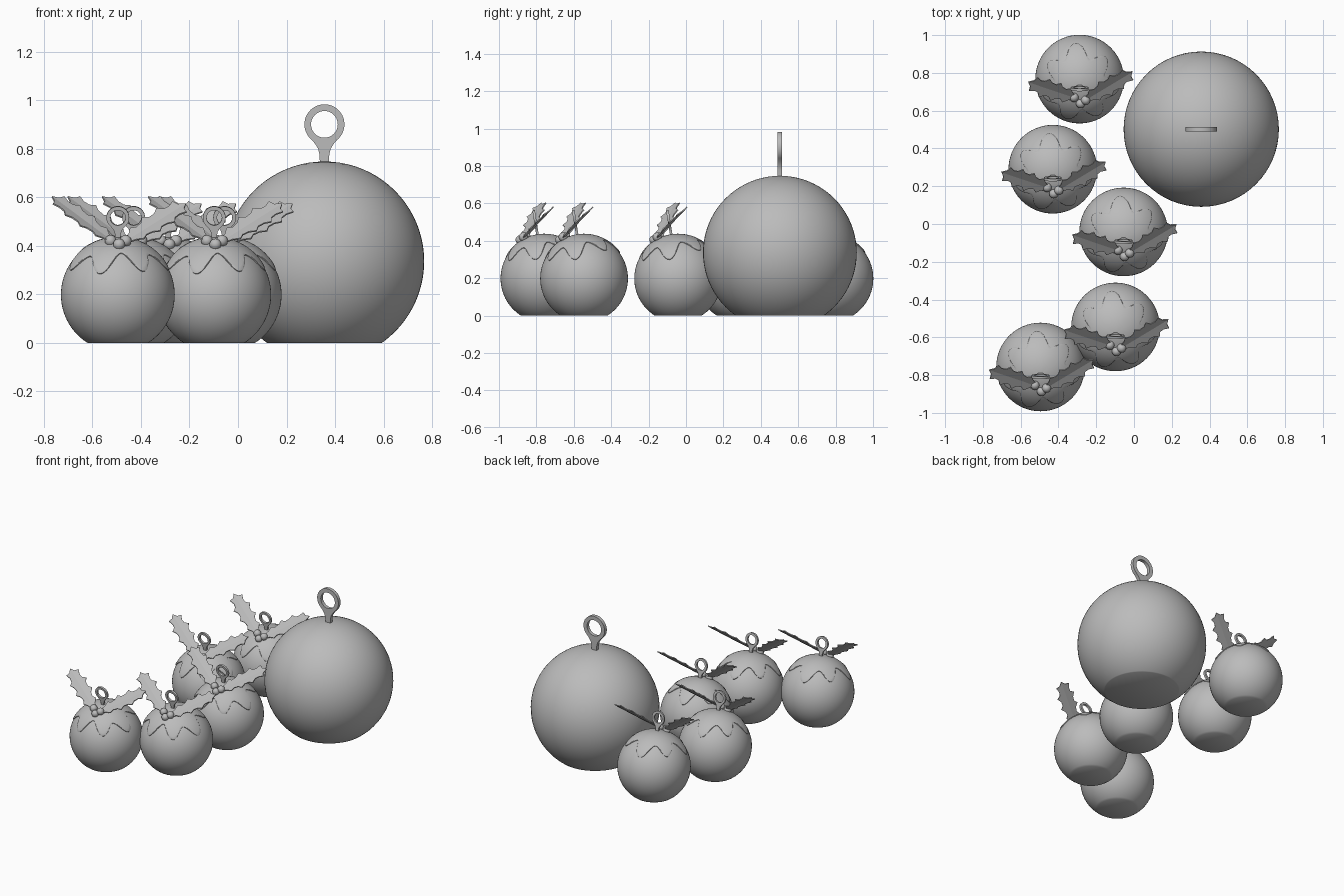
import bpy, bmesh, math
from math import sin, cos, pi, radians
from mathutils import Vector, Matrix

if "Cube" in bpy.data.objects:
    bpy.data.objects.remove(bpy.data.objects["Cube"])

grey = bpy.data.materials.new("plain grey")
grey.diffuse_color = (0.5, 0.5, 0.5, 1)
grey.use_nodes = True
grey.node_tree.nodes["Principled BSDF"].inputs["Base Color"].default_value = grey.diffuse_color


def finish(obj, smooth=True):
    obj.data.materials.clear()
    obj.data.materials.append(grey)
    if smooth:
        bpy.ops.object.select_all(action='DESELECT')
        obj.select_set(True)
        bpy.context.view_layer.objects.active = obj
        bpy.ops.object.shade_smooth_by_angle(angle=radians(35))
    return obj


def from_bmesh(name, bm, smooth=True):
    bmesh.ops.recalc_face_normals(bm, faces=bm.faces)
    mesh = bpy.data.meshes.new(name)
    bm.to_mesh(mesh)
    bm.free()
    obj = bpy.data.objects.new(name, mesh)
    bpy.context.collection.objects.link(obj)
    return finish(obj, smooth)


def ball(name, center, radius):
    """Sphere with a flat base at z = 0."""
    bm = bmesh.new()
    bmesh.ops.create_uvsphere(bm, u_segments=64, v_segments=40, radius=radius,
                              matrix=Matrix.Translation(center))
    cut = bmesh.ops.bisect_plane(bm, geom=bm.verts[:] + bm.edges[:] + bm.faces[:],
                                 plane_co=(0, 0, 0), plane_no=(0, 0, -1), clear_outer=True)
    rim = [e for e in cut['geom_cut'] if isinstance(e, bmesh.types.BMEdge)]
    bmesh.ops.contextual_create(bm, geom=rim)
    return from_bmesh(name, bm)


def hanging_loop(name, matrix, s):
    """Flat keyhole-shaped loop with a round hole, s = 1 for the large ball."""
    arc = [radians(-50 + 280 * i / 40) for i in range(41)]
    outer = [(.0825 * cos(a), .0825 * sin(a)) for a in arc]
    neck = [(.04, -.078), (.026, -.1), (.02, -.125), (.018, -.18)]
    outer += [(-x, y) for x, y in neck] + neck[::-1]
    hole = [(.055 * cos(2 * pi * i / 40), .055 * sin(2 * pi * i / 40)) for i in range(40)]
    curve = bpy.data.curves.new(name, 'CURVE')
    curve.dimensions = '2D'
    curve.fill_mode = 'BOTH'
    curve.extrude = .012 * s
    for pts in (outer, hole):
        sp = curve.splines.new('POLY')
        sp.points.add(len(pts) - 1)
        for p, (x, y) in zip(sp.points, pts):
            p.co = (x * s, y * s, 0, 1)
        sp.use_cyclic_u = True
    obj = bpy.data.objects.new(name, curve)
    bpy.context.collection.objects.link(obj)
    obj.matrix_world = matrix @ Matrix.Rotation(pi / 2, 4, 'X')
    bpy.ops.object.select_all(action='DESELECT')
    obj.select_set(True)
    bpy.context.view_layer.objects.active = obj
    bpy.ops.object.convert(target='MESH')
    return finish(bpy.context.view_layer.objects.active)


def icing(name, matrix):
    """Cap of sauce with a wavy dripping rim."""
    bm = bmesh.new()
    n, rows = 128, 14
    top = bm.verts.new(matrix @ Vector((0, 0, .2395)))
    prev = None
    for k in range(1, rows + 3):
        ring = []
        for i in range(n):
            a = 2 * pi * i / n
            reach = 48 + 11 * cos(7 * a + .9) + 3.5 * cos(3 * a + 1)
            r = (.2395, .238, .231)[max(0, k - rows)]
            t = radians(reach * min(k / rows, 1) + (0, .9, 1.3)[max(0, k - rows)])
            ring.append(bm.verts.new(matrix @ Vector((r * sin(t) * cos(a), r * sin(t) * sin(a), r * cos(t)))))
        for i in range(n):
            j = (i + 1) % n
            bm.faces.new((top, ring[i], ring[j]) if prev is None
                         else (prev[i], ring[i], ring[j], prev[j]))
        prev = ring
    return from_bmesh(name, bm)


# half outline of a holly leaf: (fraction of length, half width), teeth and hollows
LEAF = [(0, .012), (.12, .024), (.2, .045), (.27, .032), (.36, .038), (.43, .058), (.5, .040),
        (.59, .042), (.67, .059), (.73, .037), (.81, .034), (.9, .045), (.92, .02)]


def leaf(name, base, tip, side):
    base, tip = Vector(base), Vector(tip)
    rib = tip - base
    w = Vector(side)
    w = (w - rib * (w.dot(rib) / rib.length_squared)).normalized()
    up = rib.cross(w).normalized()
    up = up if up.z > 0 else -up
    bm = bmesh.new()
    mid = [bm.verts.new(base + rib * t) for t, _ in LEAF]
    end = bm.verts.new(tip)
    for s in (-1, 1):
        edge = [bm.verts.new(base + rib * t + w * h * s + up * h * .12) for t, h in LEAF]
        for i in range(len(LEAF) - 1):
            bm.faces.new((mid[i], edge[i], edge[i + 1], mid[i + 1]))
        bm.faces.new((mid[-1], edge[-1], end))
    obj = from_bmesh(name, bm, False)
    mod = obj.modifiers.new("thickness", 'SOLIDIFY')
    mod.thickness = .006
    mod.offset = 0
    return obj


def berry(name, center):
    bm = bmesh.new()
    bmesh.ops.create_uvsphere(bm, u_segments=24, v_segments=16, radius=.024,
                              matrix=Matrix.Translation(center))
    return from_bmesh(name, bm)


# large ball
ball("large_ball", (.356, .502, .336), .411)
hanging_loop("large_ball_loop", Matrix.Translation((.356, .502, .9)), 1)

# five small puddings with icing, loop, holly leaves and berries
SPOTS = [(-.288, .767), (-.43, .29), (-.055, -.042), (-.098, -.545), (-.495, -.757)]
for num, (x, y) in enumerate(SPOTS, 1):
    c = Vector((x, y, .198))
    ground = Vector((x, y, 0))
    tilt = Matrix.Translation(c) @ Matrix.Rotation(radians(9), 4, 'X')
    ball(f"pudding_{num}", c, .2345)
    icing(f"icing_{num}", tilt)
    hanging_loop(f"loop_{num}", tilt @ Matrix.Translation((0, 0, .322)), .57)
    leaf(f"left_leaf_{num}", ground + Vector((-.02, -.1, .415)),
         ground + Vector((-.272, -.015, .602)), (.5, .73, .29))
    leaf(f"right_leaf_{num}", ground + Vector((.03, -.11, .415)),
         ground + Vector((.28, .04, .572)), (-.65, .58, .46))
    for k, p in enumerate([(-.03, -.097, .42), (.032, -.112, .42), (.005, -.13, .405)], 1):
        berry(f"berry_{num}_{k}", ground + Vector(p))
